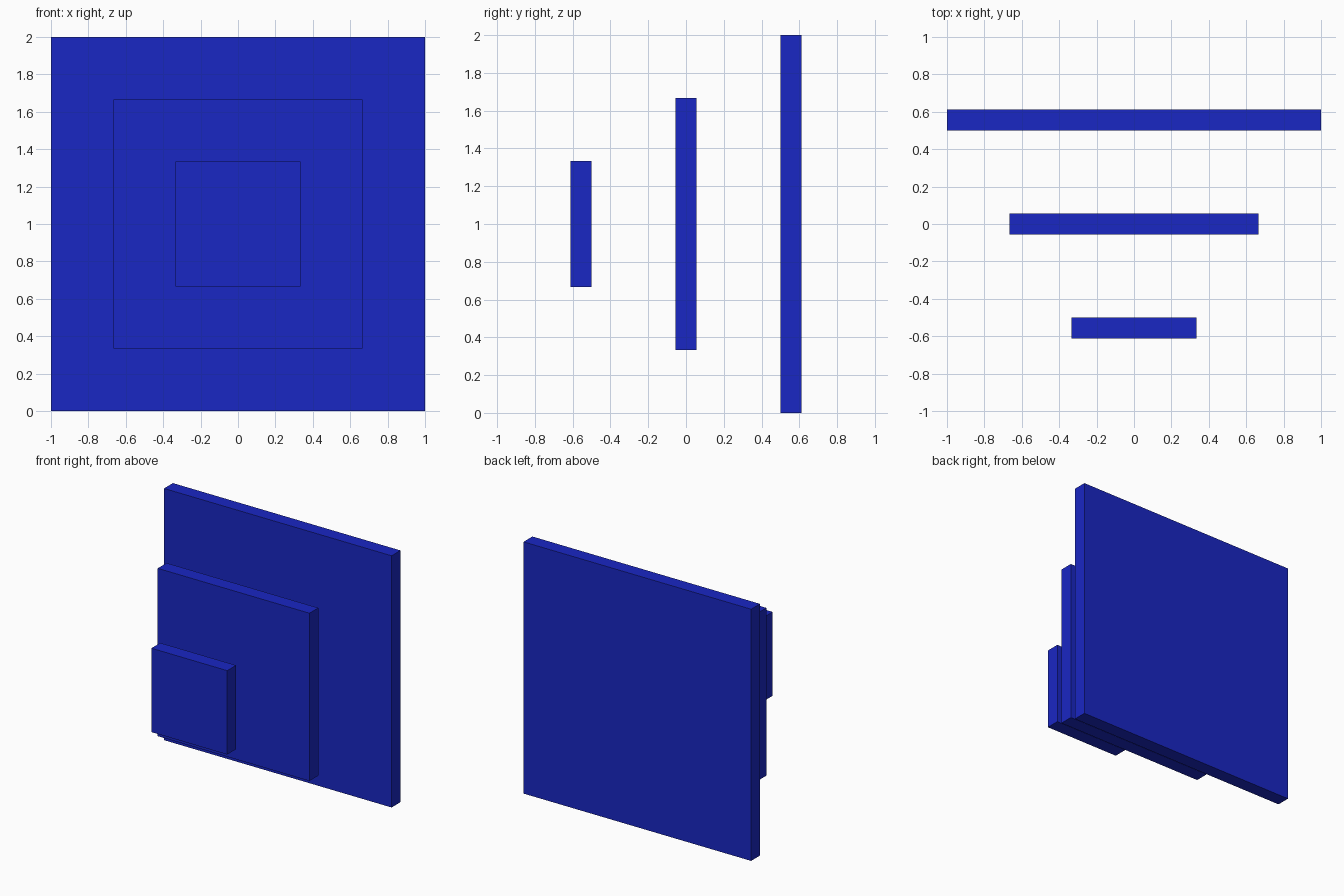
import bpy

if "Cube" in bpy.data.objects:
    bpy.data.objects.remove(bpy.data.objects["Cube"])

# Shared blue material
blue = bpy.data.materials.new("blue")
blue.diffuse_color = (0.01, 0.02, 0.55, 1.0)
blue.use_nodes = True
blue.node_tree.nodes["Principled BSDF"].inputs["Base Color"].default_value = blue.diffuse_color

THICKNESS = 1 / 9
CENTRE_Z = 1.0


def square_panel(name, side, y):
    """Upright square slab facing the front."""
    bpy.ops.mesh.primitive_cube_add(size=1, location=(0, y, CENTRE_Z))
    panel = bpy.context.object
    panel.name = name
    panel.scale = (side, THICKNESS, side)
    bpy.ops.object.transform_apply(location=False, rotation=False, scale=True)
    panel.data.materials.append(blue)


# Three panels growing in even steps from front to back
for i, name in enumerate(("front_panel", "middle_panel", "back_panel")):
    square_panel(name, side=(i + 1) * 2 / 3, y=(i - 1) * 5 / 9)
